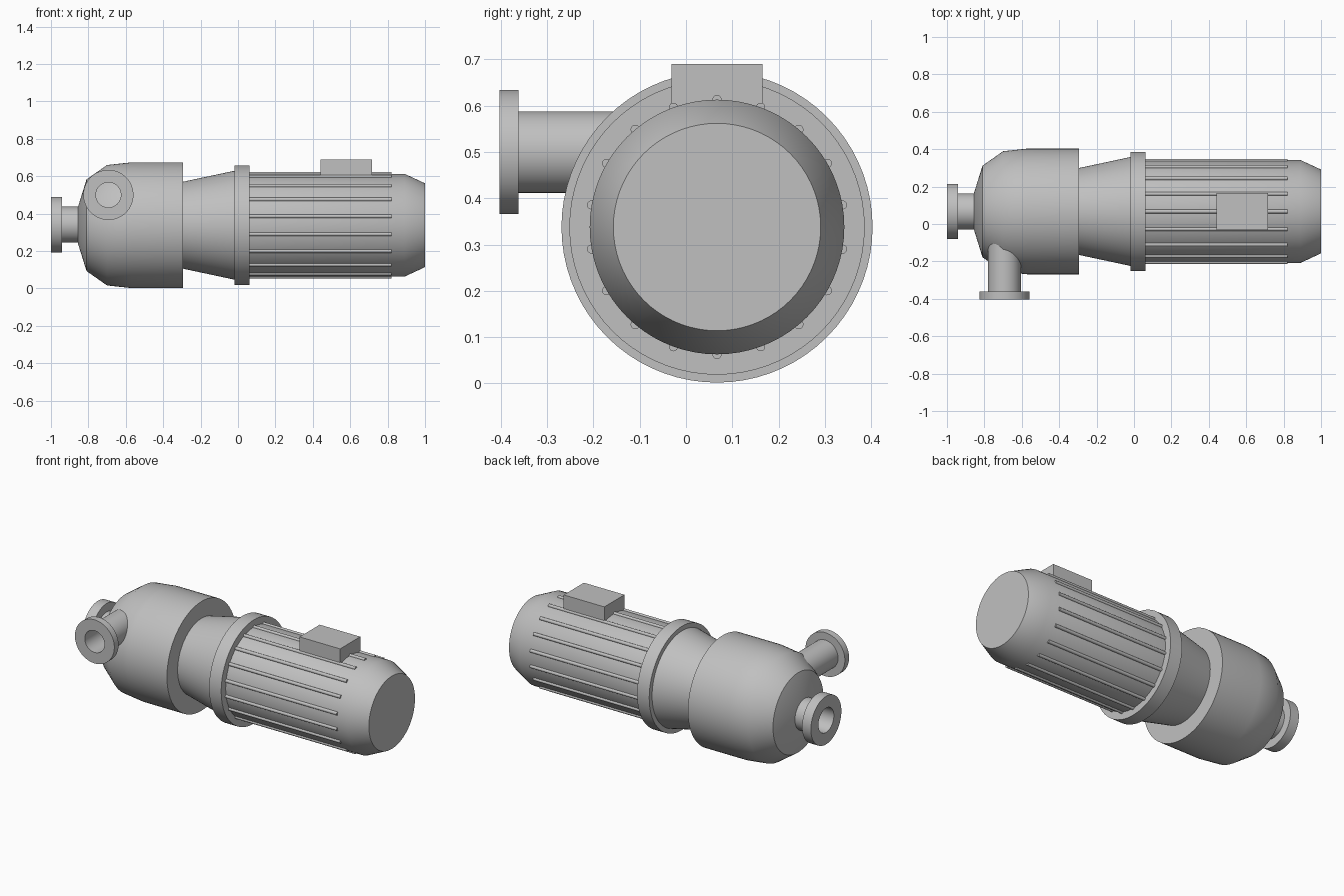
import bpy, bmesh, math
from mathutils import Matrix, Vector

cube = bpy.data.objects.get("Cube")
if cube:
    bpy.data.objects.remove(cube, do_unlink=True)

AXIS_Y, AXIS_Z = 0.067, 0.338

grey = bpy.data.materials.new("cast_grey")
grey.use_nodes = True
colour = (0.527, 0.527, 0.527, 1)
grey.diffuse_color = colour
grey.node_tree.nodes["Principled BSDF"].inputs["Base Color"].default_value = colour


def finish(name, bm, matrix=Matrix()):
    bmesh.ops.remove_doubles(bm, verts=bm.verts, dist=1e-5)
    bmesh.ops.recalc_face_normals(bm, faces=bm.faces)
    bm.transform(matrix)
    mesh = bpy.data.meshes.new(name)
    bm.to_mesh(mesh)
    bm.free()
    mesh.materials.append(grey)
    obj = bpy.data.objects.new(name, mesh)
    bpy.context.collection.objects.link(obj)
    bpy.ops.object.select_all(action='DESELECT')
    obj.select_set(True)
    bpy.context.view_layer.objects.active = obj
    bpy.ops.object.shade_smooth_by_angle(angle=math.radians(30))
    return obj


def lathe(name, profile, matrix, closed=False, steps=72):
    """Spin (x, radius) points around the local x axis."""
    bm = bmesh.new()
    verts = [bm.verts.new((x, 0, r)) for x, r in profile]
    pairs = list(zip(verts, verts[1:]))
    if closed:
        pairs.append((verts[-1], verts[0]))
    edges = [bm.edges.new(p) for p in pairs]
    bmesh.ops.spin(bm, geom=verts + edges, axis=(1, 0, 0), cent=(0, 0, 0),
                   angle=math.tau, steps=steps, use_merge=False)
    return finish(name, bm, matrix)


main = Matrix.Translation((0, AXIS_Y, AXIS_Z))

# Pump casing with its domed end
lathe("pump_casing", [(-0.855, 0), (-0.855, 0.1), (-0.81, 0.245), (-0.70, 0.322),
                      (-0.57, 0.336), (-0.295, 0.336), (-0.295, 0)], main)
# Tapered coupling and round flange
lathe("coupling_cone", [(-0.31, 0), (-0.31, 0.229), (-0.01, 0.293), (-0.01, 0)], main)
lathe("coupling_flange", [(-0.02, 0), (-0.02, 0.319), (0.062, 0.319), (0.062, 0)], main)
# Motor housing with bevelled end
lathe("motor_housing", [(0.05, 0), (0.05, 0.275), (0.89, 0.275),
                        (1.0, 0.224), (1.0, 0)], main)

# Cooling ribs: round rods half sunk into the housing
for i in range(18):
    turn = Matrix.Rotation(math.radians(20 * i), 4, 'X')
    lathe(f"cooling_rib_{i + 1}", [(0.055, 0), (0.055, 0.01), (0.82, 0.01), (0.82, 0)],
          main @ turn @ Matrix.Translation((0, 0, 0.275)), steps=16)

# Terminal box
bm = bmesh.new()
bmesh.ops.create_cube(bm, size=1)
finish("terminal_box", bm, Matrix.Translation((0.578, AXIS_Y, 0.64))
       @ Matrix.Diagonal((0.276, 0.196, 0.1, 1)))


def nozzle(name, matrix, length, pipe, flange, thick, bore):
    """Hollow pipe with an end flange, its mouth at the local origin."""
    lathe(name, [(0, bore), (0, flange), (thick, flange), (thick, pipe),
                 (length, pipe), (length, bore)], matrix, closed=True)


# Inlet on the pump end, outlet on the front
nozzle("inlet_nozzle", Matrix.Translation((-1, AXIS_Y, AXIS_Z + 0.003)),
       0.17, 0.096, 0.148, 0.06, 0.075)
nozzle("outlet_nozzle", Matrix.Translation((-0.693, -0.403, 0.5))
       @ Matrix.Rotation(math.pi / 2, 4, 'Z'), 0.36, 0.088, 0.134, 0.041, 0.067)
